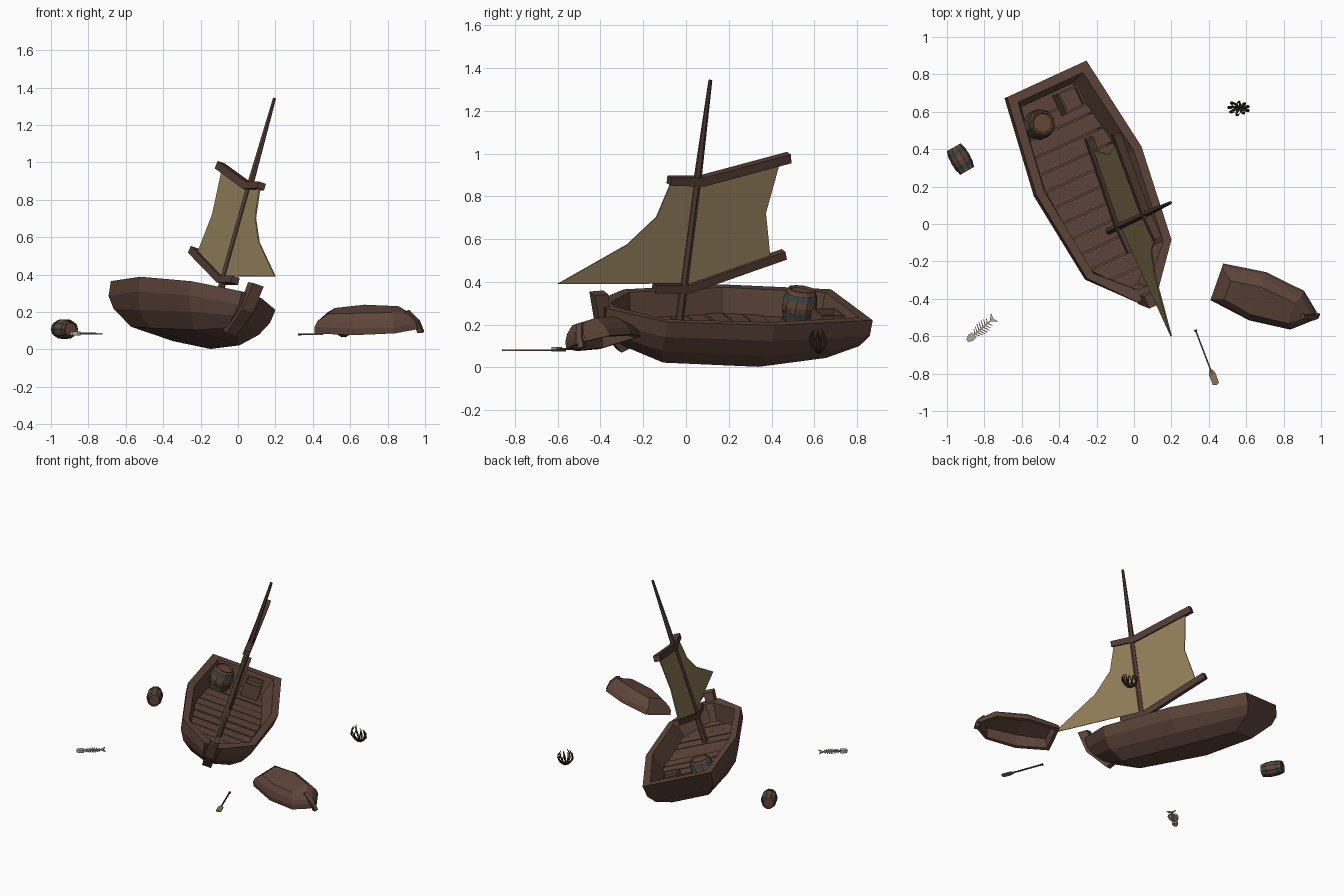
import bpy, bmesh, math, random
from mathutils import Matrix, Vector

if "Cube" in bpy.data.objects:
    bpy.data.objects.remove(bpy.data.objects["Cube"])

random.seed(4)


def material(name, rgb):
    m = bpy.data.materials.new(name)
    m.diffuse_color = (*rgb, 1)
    m.use_nodes = True
    m.node_tree.nodes["Principled BSDF"].inputs["Base Color"].default_value = m.diffuse_color
    return m


WOOD = material("brown wood", (0.112, 0.060, 0.043))
SPAR = material("dark spar wood", (0.085, 0.046, 0.035))
STAVE = material("barrel wood", (0.125, 0.063, 0.040))
IRON = material("dark teal iron", (0.040, 0.062, 0.062))
SAIL = material("old canvas", (0.29, 0.215, 0.105))
OAR = material("pale oar wood", (0.26, 0.18, 0.095))
BONE = material("bone", (0.45, 0.42, 0.33))
WEED = material("dark weed", (0.035, 0.022, 0.016))


def build(name, verts, faces, mats, M=Matrix(), rule=None):
    bm = bmesh.new()
    vs = [bm.verts.new(v) for v in verts]
    for i, f in enumerate(faces):
        face = bm.faces.new([vs[k] for k in f])
        if rule:
            face.material_index = rule(i)
    bmesh.ops.recalc_face_normals(bm, faces=bm.faces)
    me = bpy.data.meshes.new(name)
    bm.to_mesh(me)
    bm.free()
    for m in mats:
        me.materials.append(m)
    ob = bpy.data.objects.new(name, me)
    ob.matrix_world = M
    bpy.context.collection.objects.link(ob)
    return ob


def prism(name, pts, hw, mat, M):
    """Side outline in (y, z), extruded to both sides along x."""
    n = len(pts)
    verts = [(s * hw, y, z) for s in (-1, 1) for y, z in pts]
    faces = [range(n), range(n, 2 * n)]
    faces += [(i, (i + 1) % n, n + (i + 1) % n, n + i) for i in range(n)]
    return build(name, verts, faces, [mat], M)


def lathe(name, prof, n, mats, M, band_rings=()):
    """Rings of (radius, z), closed at both ends."""
    verts = [(r * math.cos(2 * math.pi * k / n), r * math.sin(2 * math.pi * k / n), z)
             for r, z in prof for k in range(n)]
    faces = [(j * n + k, j * n + (k + 1) % n, (j + 1) * n + (k + 1) % n, (j + 1) * n + k)
             for j in range(len(prof) - 1) for k in range(n)]
    faces += [range(n), range((len(prof) - 1) * n, len(prof) * n)]
    return build(name, verts, faces, mats, M, lambda i: int(i // n in band_rings))


# Hull stations from stern to bow: (half width, y, z), rail to keel
OUTER = [[(.245, .90, .25), (.235, .90, .17), (.20, .87, .11), (.13, .74, .03)],
         [(.324, .36, .25), (.315, .36, .17), (.27, .37, .08), (.19, .37, .005)],
         [(.26, -.16, .245), (.25, -.16, .17), (.21, -.15, .09), (.14, -.10, .01)],
         [(.06, -.39, .25), (.05, -.38, .18), (.045, -.34, .12), (.03, -.27, .06)]]
INNER = [[(.20, .85, .25), (.15, .82, .11)], [(.275, .36, .25), (.22, .36, .06)],
         [(.215, -.15, .245), (.17, -.14, .08)], [(.03, -.33, .25), (.02, -.30, .13)]]


def hull(name, M):
    verts, faces = [], []

    def rows(stations):
        out = []
        for st in stations:
            ring = [(-h, y, z) for h, y, z in st] + [(h, y, z) for h, y, z in reversed(st)]
            out.append(list(range(len(verts), len(verts) + len(ring))))
            verts.extend(ring)
        return out
    o, n = rows(OUTER), rows(INNER)
    for g in (o, n):
        for a, b in zip(g, g[1:]):
            faces.extend((a[k], a[k + 1], b[k + 1], b[k]) for k in range(len(a) - 1))
        faces.extend([g[0], g[-1]])
    for i in range(3):          # rail top
        for e in (0, -1):
            faces.append((o[i][e], o[i + 1][e], n[i + 1][e], n[i][e]))
    for i in (0, 3):
        faces.append((o[i][0], o[i][-1], n[i][-1], n[i][0]))
    build(name, verts, faces, [WOOD], M)
    # stem post
    prism(name + "_stem", [(-.445, .305), (-.375, .31), (-.35, .2), (-.23, .045),
                           (-.27, .025), (-.40, .16)], .032, WOOD, M)


def barrel(name, M, length, r):
    h = length / 2
    prof = [(r * .62, -h * .9), (r * .68, -h), (r * .78, -h), (r * .86, -h * .72), (r * .89, -h * .72),
            (r * .97, -h * .4), (r * .93, -h * .4), (r, 0), (r * .93, h * .4), (r * .97, h * .4),
            (r * .89, h * .72), (r * .86, h * .72), (r * .78, h), (r * .68, h), (r * .62, h * .9)]
    lathe(name, prof, 10, [STAVE, IRON], M, (4, 9))


# ---- Heeled sailing boat ----
BOAT = (Matrix.Rotation(math.radians(24.7), 4, 'Z') @ Matrix.Rotation(math.radians(17.2), 4, 'Y')
        @ Matrix.Translation((-.182, 0, 0)))
hull("boat_hull", BOAT)


def floor_half_width(y):
    pts = [(-.31, .025), (-.14, .185), (.36, .235), (.83, .165)]
    for (a, wa), (b, wb) in zip(pts, pts[1:]):
        if y <= b + 1e-6:
            return wa + (wb - wa) * (y - a) / (b - a)


# floor planks across the boat
step = .095
for i in range(12):
    a = -.31 + i * step
    b = a + step - .008
    top = .128 + random.uniform(0, .01)
    wa, wb = floor_half_width(a), floor_half_width(b)
    plan = [(-wa, a), (wa, a), (wb, b), (-wb, b)]
    verts = [(x, y, z) for z in (top - .025, top) for x, y in plan]
    build("floor_plank", verts, [(0, 1, 2, 3), (4, 5, 6, 7)] +
          [(k, (k + 1) % 4, 4 + (k + 1) % 4, 4 + k) for k in range(4)], [WOOD], BOAT)

# mast, bent yards and sails
lathe("mast", [(.021, .1), (.019, .85), (.009, 1.35)], 6, [SPAR],
      BOAT @ Matrix.Translation((0, .022, 0)))
prism("upper_yard", [(-.125, .84), (.05, .835), (.485, .95), (.475, .992), (.04, .877), (-.125, .877)],
      .022, SPAR, BOAT)
prism("lower_boom", [(-.13, .312), (.05, .312), (.525, .478), (.512, .516), (.04, .35), (-.13, .35)],
      .022, SPAR, BOAT)
prism("main_sail", [(.02, .345), (.447, .485), (.395, .70), (.433, .945), (.02, .85)], .004, SAIL, BOAT)
prism("fore_sail", [(.02, .355), (-.628, .352), (-.297, .545), (-.165, .68), (-.114, .845), (.02, .845)],
      .004, SAIL, BOAT)

# cargo: barrel and open crate
barrel("deck_barrel", BOAT @ Matrix.Translation((-.133, .695, .208)), .155, .083)
crate = bmesh.new()
bmesh.ops.create_cube(crate, size=1, matrix=Matrix.Diagonal((.12, .12, .11, 1)))
lid = max(crate.faces, key=lambda f: f.calc_center_median().z)
bmesh.ops.inset_region(crate, faces=[lid], thickness=.016)
ext = bmesh.ops.extrude_discrete_faces(crate, faces=[lid])
bmesh.ops.translate(crate, verts=ext["faces"][0].verts, vec=(0, 0, -.03))
me = bpy.data.meshes.new("crate")
crate.to_mesh(me)
crate.free()
me.materials.append(WOOD)
ob = bpy.data.objects.new("crate", me)
ob.matrix_world = BOAT @ Matrix.Translation((.085, .745, .185))
bpy.context.collection.objects.link(ob)

# ---- Capsized dinghy: the same hull, small and upside down ----
aft = Vector((-.943, .333, 0)).normalized()
side = Vector((-.333 * .96, -.943 * .96, -.28)).normalized()
R = Matrix((side, aft, side.cross(aft))).transposed().to_4x4()
hull("dinghy_hull", Matrix.Translation((.675, -.388, .115)) @ R @ Matrix.Scale(.43, 4)
     @ Matrix.Translation((0, -.33, -.25)))

# ---- Floating barrel ----
axis = Vector((.5, -.87, 0)).to_track_quat('Z', 'Y').to_matrix().to_4x4()
barrel("floating_barrel", Matrix.Translation((-.928, .347, .108)) @ axis, .145, .055)

# ---- Flat pieces drawn in plan ----
PLAN = Matrix(((0, 1, 0, 0), (0, 0, 1, 0), (1, 0, 0, 0), (0, 0, 0, 1)))


def flat(x, y, z, angle):
    return Matrix.Translation((x, y, z)) @ Matrix.Rotation(angle, 4, 'Z') @ PLAN


# oar
OARM = flat(.33, -.57, .08, math.atan2(-.29, .11))
prism("oar_shaft", [(0, -.004), (.25, -.004), (.25, .004), (0, .004)], .004, SPAR, OARM)
prism("oar_grip", [(-.005, -.008), (.005, -.008), (.005, .008), (-.005, .008)], .005, SPAR, OARM)
prism("oar_blade", [(.225, -.008), (.245, -.018), (.305, -.018), (.312, 0), (.305, .018),
                    (.245, .018), (.225, .008)], .004, OAR, OARM)

# fish skeleton
FISH = flat(-.82, -.563, .085, math.atan2(-.12, -.14))
prism("fish_spine", [(-.075, -.004), (.06, -.004), (.06, .004), (-.075, .004)], .005, BONE, FISH)
prism("fish_head", [(.045, -.017), (.07, -.02), (.094, -.008), (.094, .008), (.07, .02), (.045, .017)],
      .010, BONE, FISH)
prism("fish_tail", [(-.065, 0), (-.1, -.032), (-.088, 0), (-.1, .032)], .004, BONE, FISH)
for i in range(7):
    x = -.05 + i * .0145
    w = .018 + .018 * math.sin(math.pi * (i + 1) / 8)
    for s in (-1, 1):
        prism("fish_rib", [(x, 0), (x + .006, 0), (x - .009, s * w), (x - .013, s * w)], .003, BONE, FISH)

# seaweed tuft of curling strands
for k in range(9):
    t = 2 * math.pi * k / 9
    size = random.uniform(.8, 1.1)
    cu = bpy.data.curves.new("seaweed_strand", 'CURVE')
    cu.dimensions = '3D'
    cu.bevel_depth = .0065
    cu.bevel_resolution = 0
    cu.use_fill_caps = True
    sp = cu.splines.new('POLY')
    path = [(.006, 0, 1), (.032, .018, 1), (.052, .045, .9), (.05, .075, .7), (.034, .1, .25)]
    sp.points.add(len(path) - 1)
    for p, (r, z, w) in zip(sp.points, path):
        a = t + z * 5
        p.co = (r * size * 1.15 * math.cos(a), r * size * .75 * math.sin(a), z * size, 1)
        p.radius = w
    cu.materials.append(WEED)
    strand = bpy.data.objects.new("seaweed_strand", cu)
    strand.location = (.565, .62, .07)
    bpy.context.collection.objects.link(strand)
